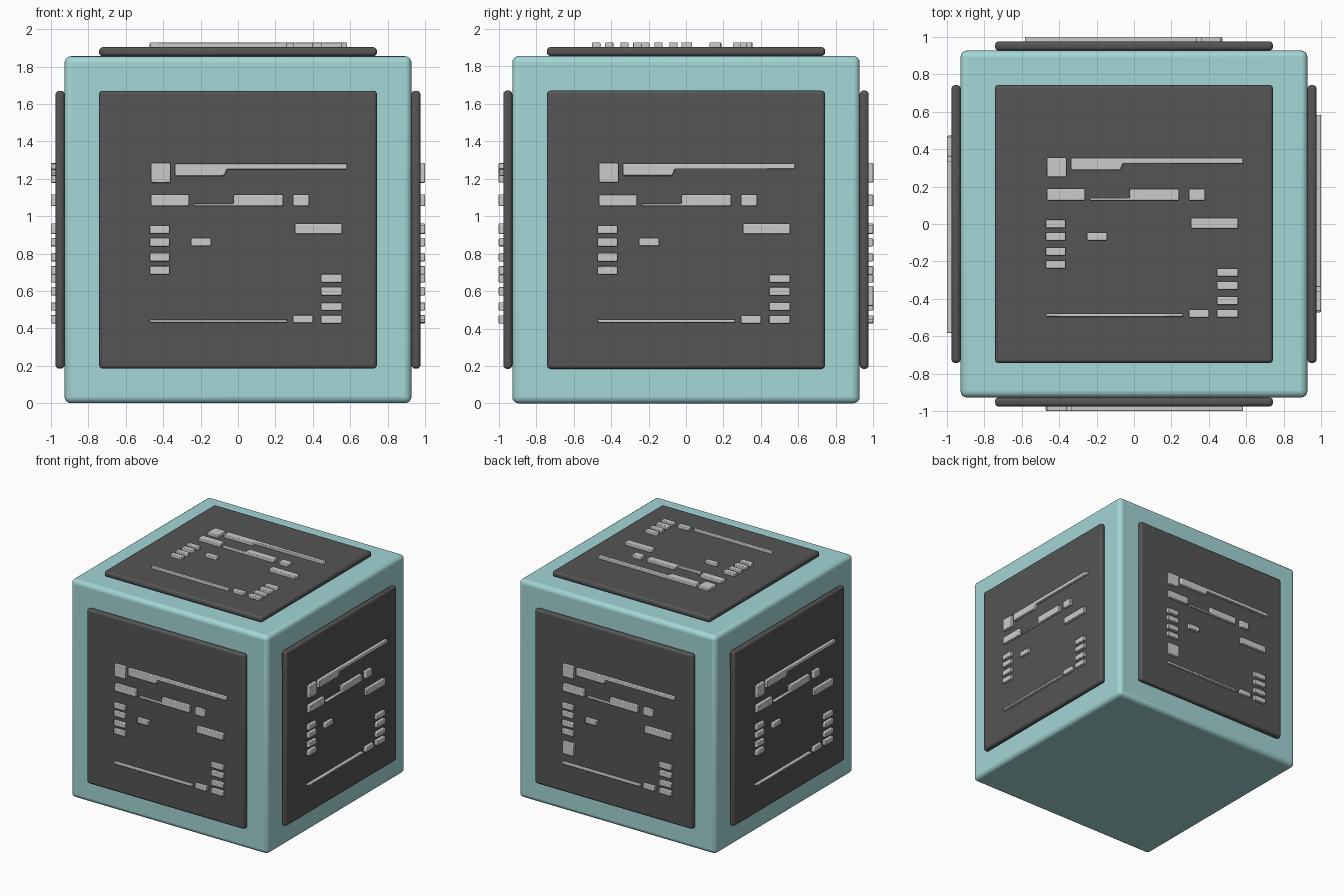
import bpy, bmesh
from math import radians
from mathutils import Matrix

if "Cube" in bpy.data.objects:
    bpy.data.objects.remove(bpy.data.objects["Cube"])

HALF = 0.9275        # half size of the body
PANEL = 0.7425       # half size of a face panel
PANEL_TOP = 0.9755   # panel outer height from the cube centre


def material(name, rgb):
    m = bpy.data.materials.new(name)
    m.diffuse_color = (*rgb, 1)
    m.use_nodes = True
    m.node_tree.nodes["Principled BSDF"].inputs["Base Color"].default_value = m.diffuse_color
    return m


teal = material("teal", (0.37, 0.67, 0.67))
dark = material("dark_grey", (0.09, 0.09, 0.09))


def rect(u0, u1, v0, v1):
    return [(u0, v0), (u1, v0), (u1, v1), (u0, v1)]


def plates(name, outlines, low, high, matrix, bevel, segments, mat=None):
    """Extrude flat outlines from height low to high, then round the edges."""
    bm = bmesh.new()
    for outline in outlines:
        face = bm.faces.new([bm.verts.new((u, v, low)) for u, v in outline])
        ext = bmesh.ops.extrude_face_region(bm, geom=[face])
        top = [g for g in ext["geom"] if isinstance(g, bmesh.types.BMVert)]
        bmesh.ops.translate(bm, verts=top, vec=(0, 0, high - low))
        if not face.is_valid:
            bm.faces.new([v for v in bm.verts if v not in top][-len(outline):])
    bmesh.ops.holes_fill(bm, edges=[e for e in bm.edges if e.is_boundary])
    bmesh.ops.recalc_face_normals(bm, faces=bm.faces)
    mesh = bpy.data.meshes.new(name)
    bm.to_mesh(mesh)
    bm.free()
    obj = bpy.data.objects.new(name, mesh)
    bpy.context.collection.objects.link(obj)
    obj.matrix_world = matrix
    if mat:
        mesh.materials.append(mat)
    mod = obj.modifiers.new("round", "BEVEL")
    mod.width = bevel
    mod.segments = segments
    mod.limit_method = "ANGLE"
    mod.angle_limit = radians(10)
    bpy.ops.object.select_all(action="DESELECT")
    obj.select_set(True)
    bpy.context.view_layer.objects.active = obj
    bpy.ops.object.shade_smooth_by_angle(angle=radians(35))
    return obj


# raised pieces shared by every face, in face coordinates
SQUARE = rect(-0.465, -0.361, 0.251, 0.356)
details = [
    SQUARE,
    [(-0.337, 0.288), (-0.072, 0.288), (-0.06, 0.323), (0.583, 0.323),
     (0.583, 0.353), (-0.337, 0.353)],
    rect(-0.465, -0.262, 0.126, 0.189),
    [(-0.235, 0.126), (0.241, 0.126), (0.241, 0.188), (-0.023, 0.188),
     (-0.023, 0.139), (-0.235, 0.139)],
    rect(0.294, 0.38, 0.126, 0.188),
    rect(0.305, 0.556, -0.024, 0.033),
    rect(-0.251, -0.144, -0.088, -0.045),
    rect(-0.47, 0.262, -0.496, -0.479),
    rect(0.294, 0.401, -0.5, -0.457),
]
for v in (0.023, -0.045, -0.125, -0.195):     # left column
    details.append(rect(-0.472, -0.366, v - 0.044, v))
for v in (-0.238, -0.307, -0.388, -0.457):    # right column
    details.append(rect(0.444, 0.556, v - 0.044, v))

centre = Matrix.Translation((0, 0, HALF))

# body
plates("body", [rect(-HALF, HALF, -HALF, HALF)], -HALF, HALF, centre, 0.035, 4, teal)

# panels and raised pieces on four sides and the top
upright = Matrix.Rotation(radians(90), 4, "X")
faces = {"top": Matrix.Identity(4)}
for i, side in enumerate(("front", "right", "back", "left")):
    faces[side] = Matrix.Rotation(radians(90 * i), 4, "Z") @ upright

for side, rot in faces.items():
    m = centre @ rot
    plates(side + "_panel", [rect(-PANEL, PANEL, -PANEL, PANEL)],
           HALF, PANEL_TOP, m, 0.018, 3, dark)
    pieces = list(details)
    if side == "back":                        # extra square on the back only
        pieces.append([(u, v - 0.657) for u, v in SQUARE])
    plates(side + "_details", pieces, PANEL_TOP - 0.008, 1.0, m, 0.005, 2)
